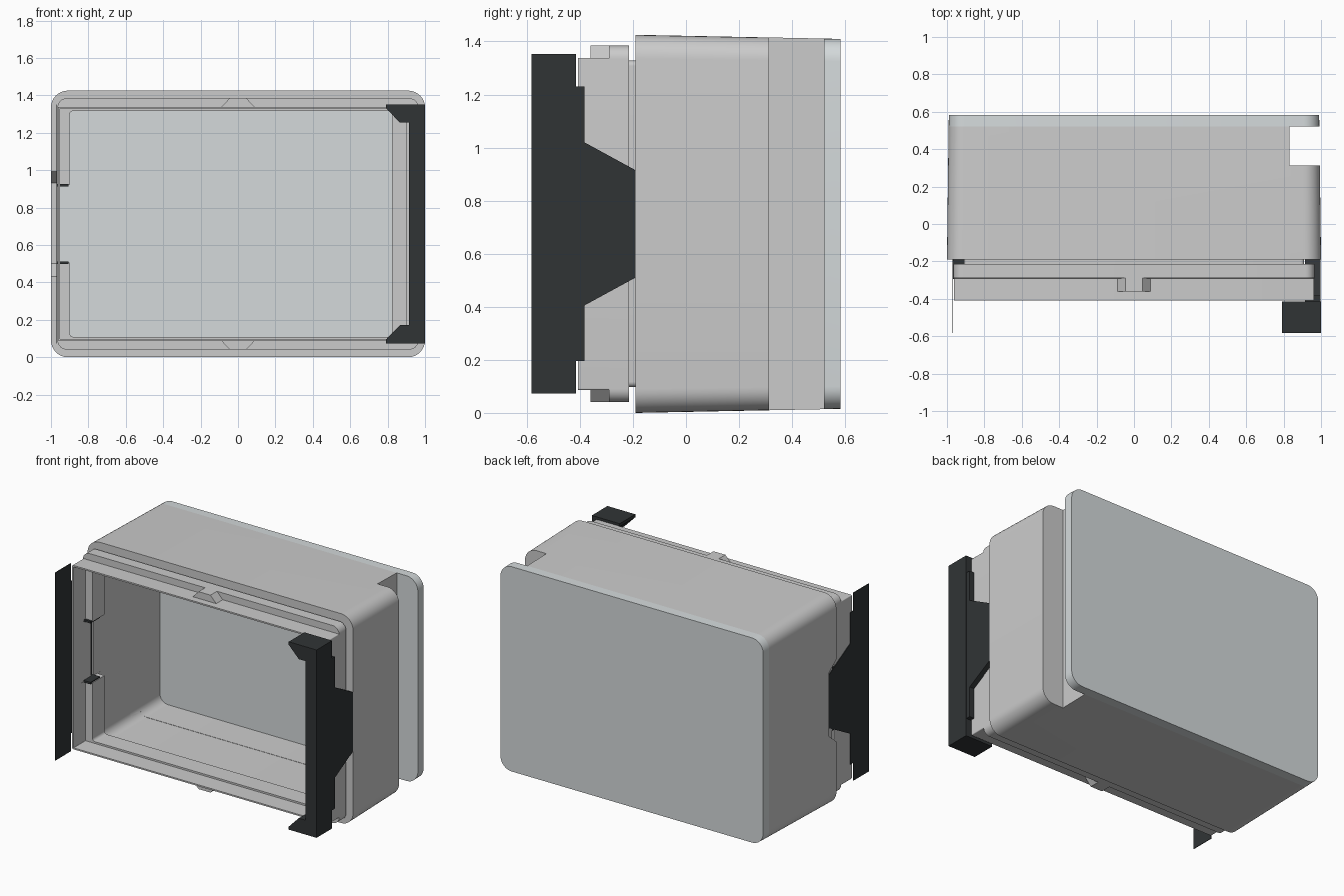
import bpy, bmesh, math

if "Cube" in bpy.data.objects:
    bpy.data.objects.remove(bpy.data.objects["Cube"])

ZC = 0.7125  # height of the box centre line


def finish(name, bm, color=None):
    bmesh.ops.recalc_face_normals(bm, faces=bm.faces)
    me = bpy.data.meshes.new(name)
    bm.to_mesh(me)
    bm.free()
    ob = bpy.data.objects.new(name, me)
    bpy.context.collection.objects.link(ob)
    if color:
        me.materials.append(color)
    return ob


def material(name, rgb):
    m = bpy.data.materials.new(name)
    m.diffuse_color = (*rgb, 1)
    m.use_nodes = True
    m.node_tree.nodes["Principled BSDF"].inputs["Base Color"].default_value = m.diffuse_color
    return m


def loft(name, rings, color=None, seg=8):
    """Rounded rectangles (y, x0, x1, half_height, radius) joined along y."""
    bm = bmesh.new()
    prev = None
    for y, x0, x1, hz, r in rings:
        ring = []
        corners = [(x1 - r, hz - r), (x0 + r, hz - r), (x0 + r, r - hz), (x1 - r, r - hz)]
        for k, (cx, cz) in enumerate(corners):
            for i in range(seg + 1):
                a = math.pi / 2 * (k + i / seg)
                ring.append(bm.verts.new((cx + r * math.cos(a), y, ZC + cz + r * math.sin(a))))
        n = len(ring)
        if prev:
            for i in range(n):
                j = (i + 1) % n
                bm.faces.new((prev[i], prev[j], ring[j], ring[i]))
        else:
            bm.faces.new(ring)
        prev = ring
    bm.faces.new(prev)
    return finish(name, bm, color)


def prism(name, pts, axis, a, b, color=None):
    """Polygon extruded from a to b: axis x takes (y, z), y takes (x, z), z takes (x, y)."""
    def co(p, d):
        return {'x': (d, p[0], p[1]), 'y': (p[0], d, p[1]), 'z': (p[0], p[1], d)}[axis]
    bm = bmesh.new()
    lo = [bm.verts.new(co(p, a)) for p in pts]
    hi = [bm.verts.new(co(p, b)) for p in pts]
    bm.faces.new(lo)
    bm.faces.new(hi)
    n = len(pts)
    for i in range(n):
        j = (i + 1) % n
        bm.faces.new((lo[i], lo[j], hi[j], hi[i]))
    return finish(name, bm, color)


def rect(u0, u1, v0, v1):
    return [(u0, v0), (u1, v0), (u1, v1), (u0, v1)]


def mirror_z(pts):
    return pts + [(u, 2 * ZC - v) for u, v in reversed(pts)]


black = material("black_plastic", (0.03, 0.034, 0.036))
cool = material("cool_grey", (0.66, 0.70, 0.71))

# Housing: drafted box, neck groove, flange ring and thin front collar
body = loft("housing", [
    (0.52, -0.991, 0.991, 0.6985, 0.085),
    (-0.19, -1.0, 1.0, 0.7125, 0.09),
    (-0.1901, -0.91, 0.91, 0.615, 0.02),
    (-0.2149, -0.91, 0.91, 0.615, 0.02),
    (-0.215, -0.965, 0.965, 0.672, 0.05),
    (-0.29, -0.965, 0.965, 0.672, 0.05),
    (-0.2901, -0.963, 0.963, 0.626, 0.006),
    (-0.408, -0.963, 0.963, 0.626, 0.006)])

cutters = [
    # main cavity, shallower beside the side channel
    loft("cavity_front", [(-0.15, -0.955, 0.955, 0.67, 0.06), (0.30, -0.953, 0.953, 0.665, 0.06)]),
    loft("cavity_rear", [(0.2, -0.9545, 0.824, 0.6645, 0.06), (0.55, -0.952, 0.824, 0.66, 0.06)]),
    # mouth and collar pocket
    loft("mouth", [(-0.35, -0.9, 0.9, 0.604, 0.02), (-0.1, -0.9, 0.9, 0.604, 0.02)]),
    loft("collar_pocket", [(-0.45, -0.953, 0.953, 0.616, 0.004), (-0.28, -0.953, 0.953, 0.616, 0.004)]),
    # side channel, latch recess and flange gap
    prism("side_channel", rect(0.832, 1.1, 0.313, 0.6), 'z', -0.1, 1.6),
    prism("latch_recess", [(-0.205, 0.42), (-0.205, 1.005), (-0.11, 0.93), (-0.11, 0.5)],
          'x', -1.1, -0.9665),
    prism("flange_gap", rect(-0.32, -0.12, 0.505, 0.92), 'x', -0.956, -0.8),
]
for c in cutters:
    m = body.modifiers.new(c.name, 'BOOLEAN')
    m.operation = 'DIFFERENCE'
    m.solver = 'EXACT'
    m.object = c
bpy.context.view_layer.update()
dg = bpy.context.evaluated_depsgraph_get()
baked = bpy.data.meshes.new_from_object(body.evaluated_get(dg))
body.modifiers.clear()
body.data = baked
for c in cutters:
    bpy.data.objects.remove(c)

# Rear plate
plate = loft("rear_plate", [(0.52, -0.991, 0.991, 0.6985, 0.085),
                            (0.583, -0.99, 0.99, 0.697, 0.085)], cool)

# Catches on the top and bottom of the collar
tooth = [(-0.09, 1.336), (-0.045, 1.3845), (0.045, 1.3845), (0.09, 1.336)]
prism("top_catch", tooth, 'y', -0.36, -0.285)
prism("bottom_catch", [(x, 2 * ZC - z) for x, z in tooth], 'y', -0.36, -0.285)

# Right latch: hooked bar plus tapering tongue
prism("right_latch_bar", mirror_z([(1.0, 1.352), (0.79, 1.352), (0.79, 1.332),
                                   (0.866, 1.254), (0.915, 1.254)]),
      'y', -0.583, -0.415, black)
prism("right_latch_tongue", mirror_z([(-0.416, 1.23), (-0.383, 1.23), (-0.383, 1.02),
                                      (-0.185, 0.912)]), 'x', 0.915, 0.998, black)

# Left latch: thin sheet with two short ribs through the flange
prism("left_latch_sheet", mirror_z([(-0.583, 1.352), (-0.415, 1.352), (-0.415, 1.23),
                                    (-0.383, 1.23), (-0.383, 1.02), (-0.135, 0.885)]),
      'x', -0.971, -0.967, black)
for tag, z in (("upper", 0.92), ("lower", 2 * ZC - 0.92)):
    prism("left_latch_rib_" + tag, rect(-0.295, -0.19, z - 0.007, z + 0.007),
          'x', -0.968, -0.905, black)

# Smooth rounded corners, crisp edges
bpy.ops.object.select_all(action='DESELECT')
for ob in (body, plate):
    ob.select_set(True)
bpy.context.view_layer.objects.active = body
bpy.ops.object.shade_smooth_by_angle(angle=math.radians(30))
